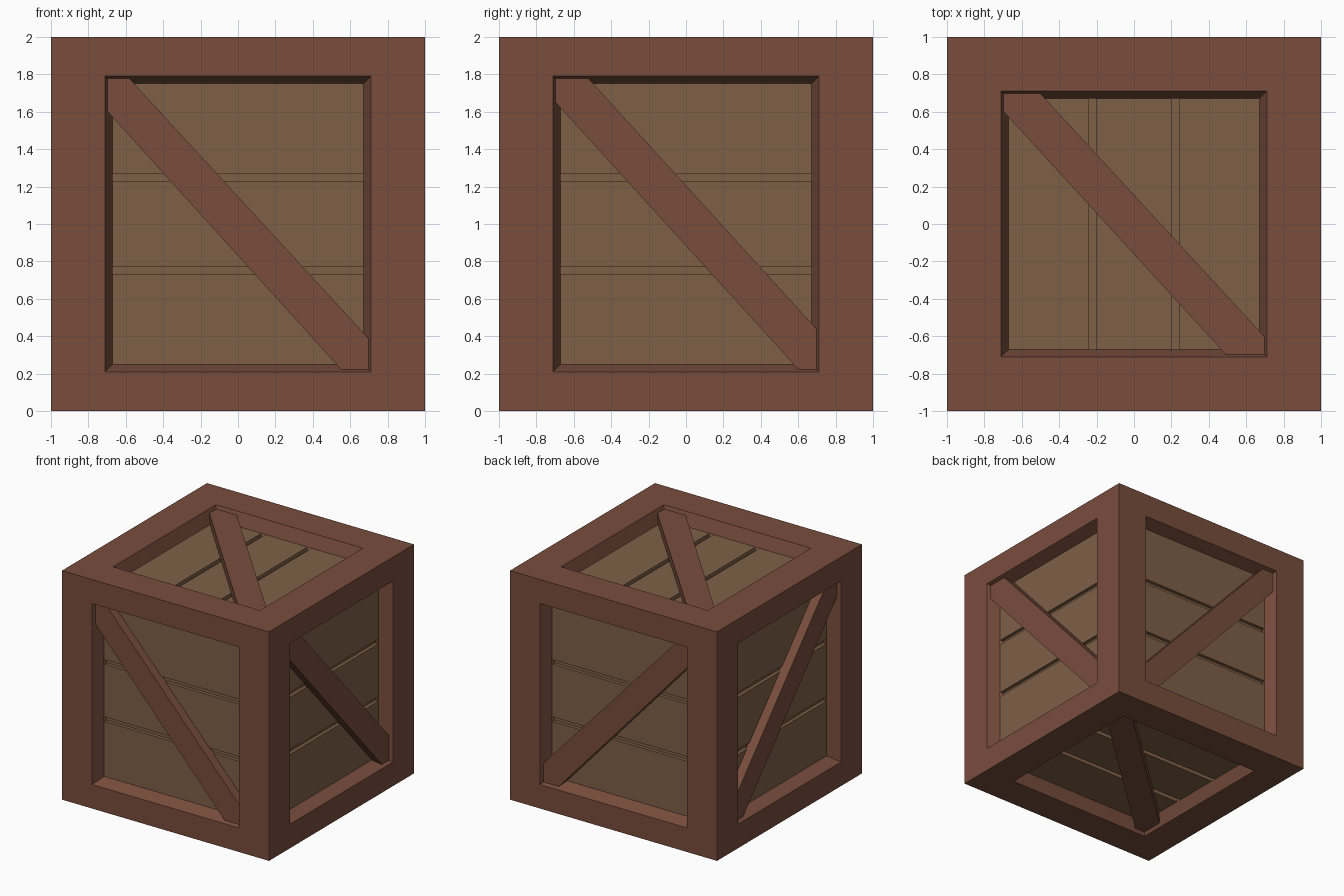
import bpy, bmesh
from mathutils import Vector

if "Cube" in bpy.data.objects:
    bpy.data.objects.remove(bpy.data.objects["Cube"])

CENTRE = Vector((0, 0, 1))
X, Y, Z = Vector((1, 0, 0)), Vector((0, 1, 0)), Vector((0, 0, 1))


def material(name, colour):
    m = bpy.data.materials.new(name)
    m.diffuse_color = colour
    m.use_nodes = True
    m.node_tree.nodes["Principled BSDF"].inputs["Base Color"].default_value = m.diffuse_color
    return m


frame_wood = material("frame_wood", (0.19, 0.075, 0.046, 1))
plank_wood = material("plank_wood", (0.21, 0.117, 0.062, 1))


def finish(bm, name, mat):
    bmesh.ops.recalc_face_normals(bm, faces=bm.faces)
    mesh = bpy.data.meshes.new(name)
    bm.to_mesh(mesh)
    bm.free()
    mesh.materials.append(mat)
    obj = bpy.data.objects.new(name, mesh)
    bpy.context.collection.objects.link(obj)
    return obj


def prism(name, mat, axes, outline, outer, inner):
    """Extrude a (u, v) outline between two depths below a crate face."""
    u, v, n = axes
    bm = bmesh.new()
    rings = [[bm.verts.new(CENTRE + u * a + v * b + n * (1 - d)) for a, b in outline]
             for d in (outer, inner)]
    bm.faces.new(rings[0])
    bm.faces.new(rings[1][::-1])
    k = len(outline)
    for i in range(k):
        j = (i + 1) % k
        bm.faces.new((rings[0][i], rings[1][i], rings[1][j], rings[0][j]))
    return finish(bm, name, mat)


def rect(a, b0, b1):
    return [(-a, b0), (a, b0), (a, b1), (-a, b1)]


# Frame: cube with a tapered recess opened in every side
bm = bmesh.new()
bmesh.ops.create_cube(bm, size=2)
sides = bm.faces[:]
bmesh.ops.inset_individual(bm, faces=sides, thickness=0.29, use_even_offset=True)
for f in sides:
    if abs(f.normal.z) < 0.5:
        for vert in f.verts:
            vert.co.z *= 0.79 / 0.71
bmesh.ops.inset_individual(bm, faces=sides, thickness=0.04, depth=-0.11, use_even_offset=True)
bmesh.ops.delete(bm, geom=sides, context='FACES_ONLY')
bmesh.ops.translate(bm, verts=bm.verts, vec=CENTRE)
finish(bm, "frame", frame_wood)

# Per side: (plank direction, stacking direction, outward), half height,
# brace corner cuts: top edge end, left edge end, bottom edge start, right edge end
SIDES = {
    "front": ((X, Z, -Y), 0.75, (-0.58, 0.60, 0.55, -0.61)),
    "back": ((X, Z, Y), 0.75, (-0.58, 0.60, 0.55, -0.61)),
    "right": ((Y, Z, X), 0.75, (-0.52, 0.65, 0.60, -0.56)),
    "left": ((Y, Z, -X), 0.75, (-0.52, 0.65, 0.60, -0.56)),
    "top": ((Y, X, Z), 0.67, (-0.60, 0.49, 0.60, -0.50)),
    "bottom": ((-X, Y, -Z), 0.67, (-0.60, 0.49, 0.60, -0.50)),
}

for side, (axes, h, (top, left, bottom, right)) in SIDES.items():
    # Three planks with gaps over a backing board
    cuts = [-h, -h / 3, h / 3, h]
    for i in range(3):
        lo = cuts[i] + (0.02 if i > 0 else 0)
        hi = cuts[i + 1] - (0.02 if i < 2 else 0)
        prism(f"{side}_plank_{i + 1}", plank_wood, axes, rect(0.67, lo, hi), 0.11, 0.15)
    prism(f"{side}_backing", plank_wood, axes, rect(0.67, -h, h), 0.14, 0.17)
    # Diagonal brace with trimmed corners
    e = h + 0.027
    prism(f"{side}_brace", frame_wood, axes,
          [(-0.697, e), (top, e), (0.697, right), (0.697, -e), (bottom, -e), (-0.697, left)],
          0.03, 0.12)
